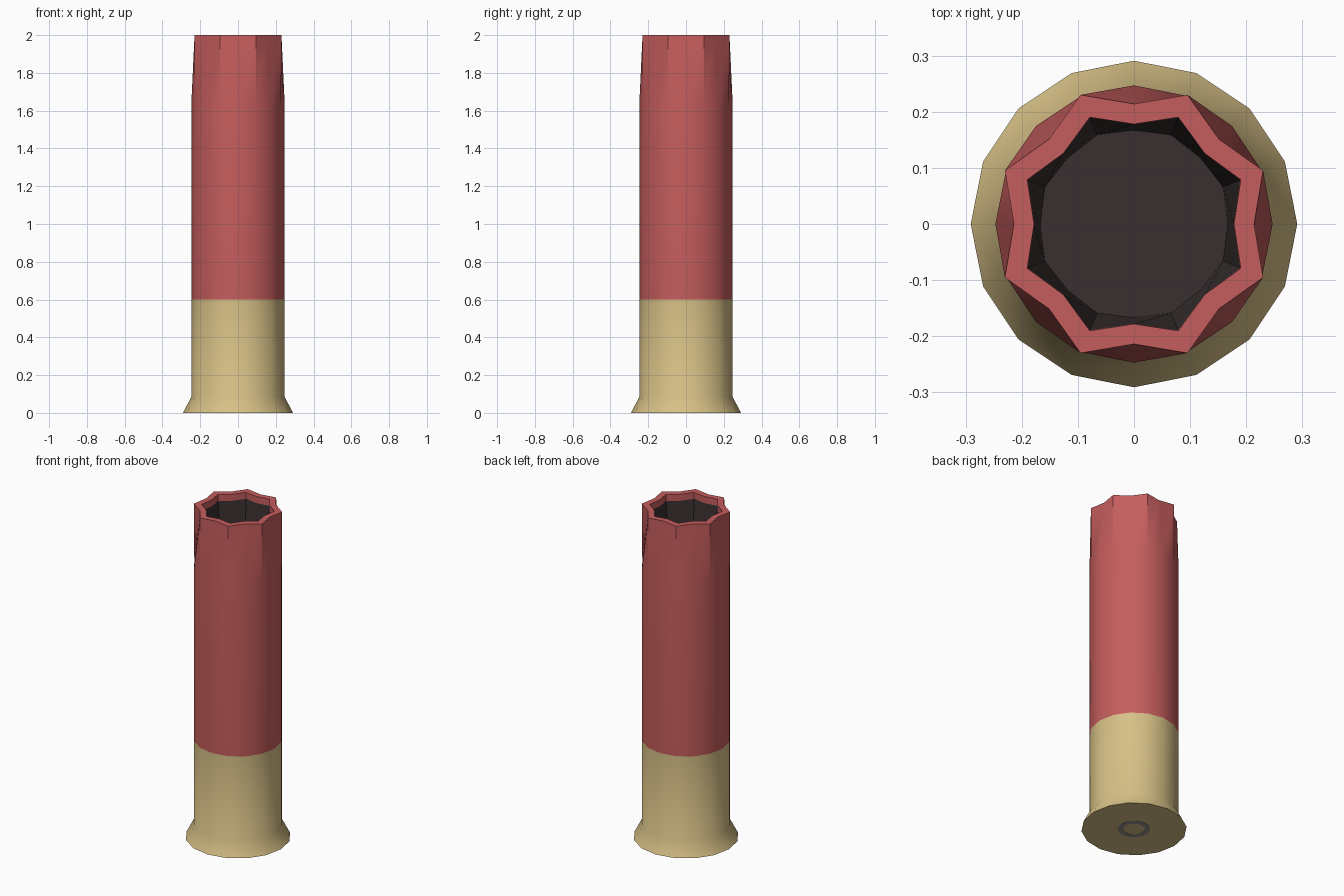
import bpy, bmesh, math

if "Cube" in bpy.data.objects:
    bpy.data.objects.remove(bpy.data.objects["Cube"])

SIDES = 16


def material(name, rgb):
    m = bpy.data.materials.new(name)
    m.diffuse_color = (*rgb, 1)
    m.use_nodes = True
    m.node_tree.nodes["Principled BSDF"].inputs["Base Color"].default_value = m.diffuse_color
    return m


RED = material("faded red", (0.56, 0.11, 0.11))
BRASS = material("pale brass", (0.68, 0.53, 0.24))
DARK = material("dark interior", (0.042, 0.030, 0.030))
GREY = material("primer grey", (0.30, 0.28, 0.25))


def loft(name, rings, mat, cap_start=False, cap_end=False, sharp=30):
    """Skin rings of (z, ridge radius, valley radius); ridges and valleys alternate."""
    bm = bmesh.new()
    loops = []
    for z, ridge, valley in rings:
        loop = []
        for i in range(SIDES):
            a = 2 * math.pi * i / SIDES
            r = ridge if i % 2 else valley
            loop.append(bm.verts.new((r * math.cos(a), r * math.sin(a), z)))
        loops.append(loop)
    for lo, hi in zip(loops, loops[1:]):
        for i in range(SIDES):
            j = (i + 1) % SIDES
            bm.faces.new((lo[i], lo[j], hi[j], hi[i]))
    if cap_start:
        bm.faces.new(loops[0][::-1])
    if cap_end:
        bm.faces.new(loops[-1])
    me = bpy.data.meshes.new(name)
    bm.to_mesh(me)
    bm.free()
    me.materials.append(mat)
    ob = bpy.data.objects.new(name, me)
    bpy.context.collection.objects.link(ob)
    bpy.ops.object.select_all(action='DESELECT')
    ob.select_set(True)
    bpy.context.view_layer.objects.active = ob
    bpy.ops.object.shade_smooth_by_angle(angle=math.radians(sharp))
    return ob


# brass head with flared rim
loft("brass_head", [(0, 0.291, 0.291), (0.085, 0.247, 0.247), (0.6, 0.247, 0.247)],
     BRASS, cap_start=True)

# plastic hull, folding into an eight-pointed opened crimp, with a thick lip
loft("hull", [(0.6, 0.247, 0.247), (1.64, 0.247, 0.247), (2.0, 0.249, 0.214),
              (2.0, 0.206, 0.178), (1.96, 0.205, 0.178)], RED, sharp=28)

# dark inside wall and floor
loft("inside", [(1.96, 0.205, 0.178), (1.64, 0.172, 0.167)], DARK, cap_end=True)

# primer ring on the underside
loft("primer_ring", [(0.002, 0.09, 0.09), (-0.001, 0.09, 0.09),
                     (-0.001, 0.06, 0.06), (0.002, 0.06, 0.06)][::1], GREY)

# consistent outward normals on the primer ring
me = bpy.data.objects["primer_ring"].data
bm = bmesh.new()
bm.from_mesh(me)
bmesh.ops.reverse_faces(bm, faces=bm.faces[:])
bm.to_mesh(me)
bm.free()
